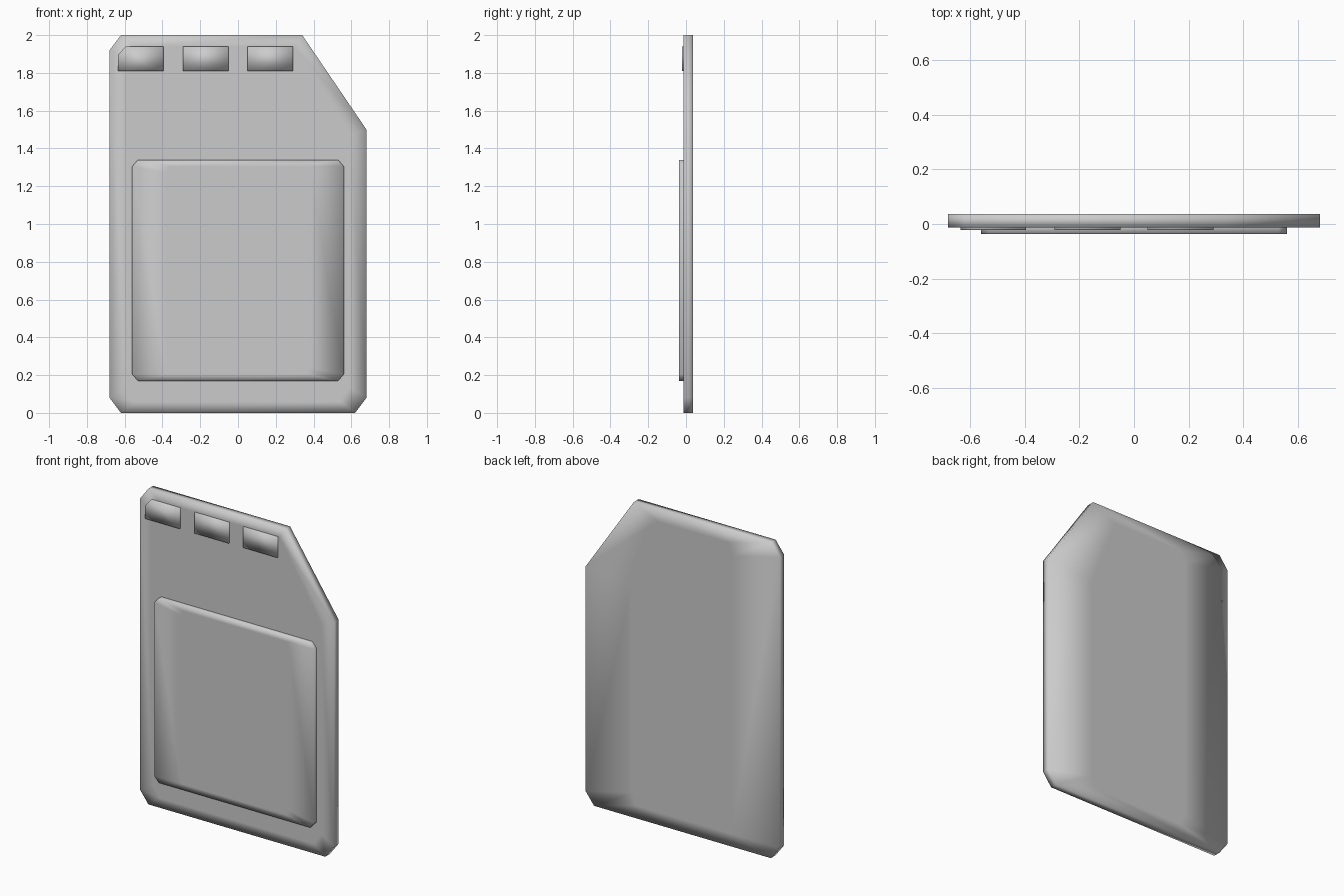
import bpy, bmesh

if "Cube" in bpy.data.objects:
    bpy.data.objects.remove(bpy.data.objects["Cube"])

FRONT, BACK = -0.012, 0.036      # faces of the card body


def chamfered(x0, x1, z0, z1, cx, cz):
    """Rectangle outline with clipped corners, counter-clockwise from the front."""
    return [(x0 + cx, z0), (x1 - cx, z0), (x1, z0 + cz), (x1, z1 - cz),
            (x1 - cx, z1), (x0 + cx, z1), (x0, z1 - cz), (x0, z0 + cz)]


def plate(name, outline, y_front, y_back, front_scale=None, back_scale=None, closed=True):
    """Smooth-shaded slab; the scale pairs add an inner ring that shapes the shading."""
    bm = bmesh.new()
    cx = (min(p[0] for p in outline) + max(p[0] for p in outline)) / 2
    cz = (min(p[1] for p in outline) + max(p[1] for p in outline)) / 2

    def ring(y, scale=(1, 1)):
        return [bm.verts.new((cx + (x - cx) * scale[0], y, cz + (z - cz) * scale[1]))
                for x, z in outline]

    def bridge(a, b):
        n = len(a)
        for i in range(n):
            bm.faces.new((a[i], a[(i + 1) % n], b[(i + 1) % n], b[i]))

    def cap(edge_ring, y, scale):
        inner = edge_ring
        if scale:
            inner = ring(y, scale)
            bridge(edge_ring, inner)
        bm.faces.new(inner)

    f, b = ring(y_front), ring(y_back)
    bridge(b, f)
    cap(f, y_front, front_scale)
    if closed:
        cap(b, y_back, back_scale)
    bmesh.ops.recalc_face_normals(bm, faces=bm.faces)
    # open shells: make sure the cap faces forward
    if not closed:
        bm.normal_update()
        if max(bm.faces, key=lambda q: q.calc_area()).normal.y > 0:
            bmesh.ops.reverse_faces(bm, faces=bm.faces)
    for q in bm.faces:
        q.smooth = True
    me = bpy.data.meshes.new(name)
    bm.to_mesh(me)
    bm.free()
    ob = bpy.data.objects.new(name, me)
    bpy.context.collection.objects.link(ob)
    return ob


# card body with one large cut corner
body = chamfered(-0.68, 0.68, 0.0, 2.0, 0.06, 0.08)
body[3], body[4] = (0.68, 1.5), (0.34, 2.0)
plate("card_body", body, FRONT, BACK, (0.87, 0.94), (0.52, 0.92))

# raised label panel
plate("label_panel", chamfered(-0.56, 0.56, 0.17, 1.34, 0.03, 0.035),
      -0.036, FRONT, (0.68, 0.94), closed=False)

# row of contact pads, the first with a clipped corner
for i, x in enumerate((-0.635, -0.29, 0.05)):
    pad = [(x, 1.81), (x + 0.24, 1.81), (x + 0.24, 1.94)]
    pad += [(x + 0.04, 1.94), (x, 1.895)] if i == 0 else [(x, 1.94)]
    plate(f"contact_pad_{i + 1}", pad, -0.022, FRONT, closed=False)
